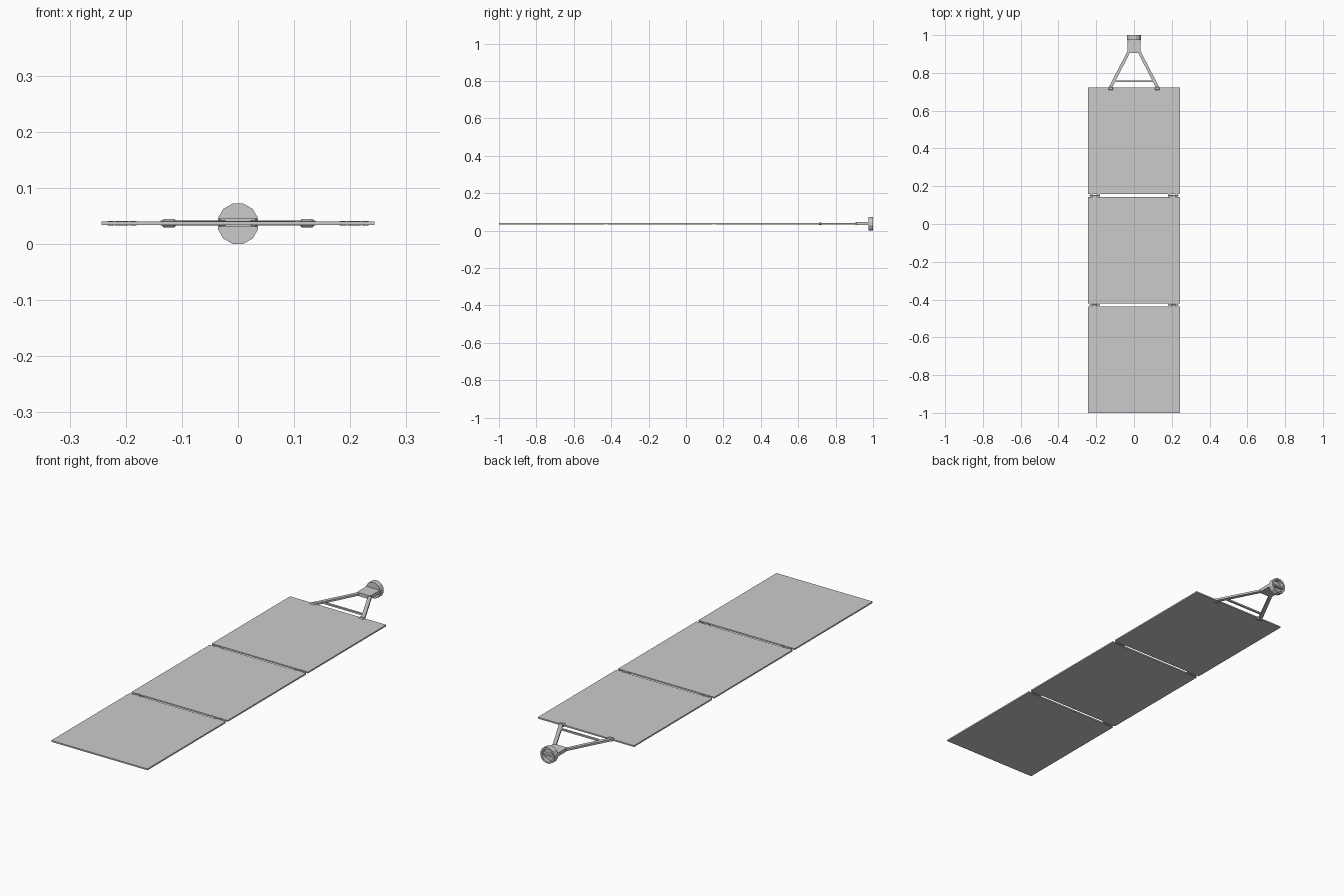
import bpy, bmesh, math
from mathutils import Vector

if "Cube" in bpy.data.objects:
    bpy.data.objects.remove(bpy.data.objects["Cube"])

Z = 0.037  # mid height of the panel plane


def make(name, bm):
    bmesh.ops.recalc_face_normals(bm, faces=bm.faces)
    me = bpy.data.meshes.new(name)
    bm.to_mesh(me)
    bm.free()
    ob = bpy.data.objects.new(name, me)
    bpy.context.collection.objects.link(ob)
    return ob


def box(name, x0, x1, y0, y1, z0, z1):
    bm = bmesh.new()
    bmesh.ops.create_cube(bm, size=1)
    for v in bm.verts:
        v.co = ((x0 + x1) / 2 + v.co.x * (x1 - x0),
                (y0 + y1) / 2 + v.co.y * (y1 - y0),
                (z0 + z1) / 2 + v.co.z * (z1 - z0))
    return make(name, bm)


def prism(name, pts, z0, z1):
    """Extrude a plan outline (x, y) between two heights."""
    bm = bmesh.new()
    f = bm.faces.new([bm.verts.new((x, y, z0)) for x, y in pts])
    r = bmesh.ops.extrude_face_region(bm, geom=[f])
    for v in r["geom"]:
        if isinstance(v, bmesh.types.BMVert):
            v.co.z = z1
    return make(name, bm)


def lathe_y(name, profile, sides):
    """Revolve (radius, y) points about the y axis, closing both ends."""
    bm = bmesh.new()
    rings = []
    for r, y in profile:
        rings.append([bm.verts.new((r * math.cos(a), y, 0.036 + r * math.sin(a)))
                      for a in (math.tau * (i + 0.5) / sides for i in range(sides))])
    for a, b in zip(rings, rings[1:]):
        for i in range(sides):
            j = (i + 1) % sides
            bm.faces.new((a[i], a[j], b[j], b[i]))
    bm.faces.new(rings[0])
    bm.faces.new(rings[-1])
    return make(name, bm)


def pin_x(name, x0, x1, y, r, sides=8):
    """Cylinder along x."""
    bm = bmesh.new()
    bmesh.ops.create_cone(bm, cap_ends=True, segments=sides, radius1=r, radius2=r, depth=x1 - x0)
    for v in bm.verts:
        c = v.co.copy()
        v.co = Vector(((x0 + x1) / 2 + c.z, y + c.x, Z + c.y))
    return make(name, bm)


# Three solar panels
LEN, GAP = 0.564, 0.015
for i in range(3):
    top = 0.722 - i * (LEN + GAP)
    box(f"panel_{i + 1}", -0.243, 0.243, top - LEN, top, 0.0338, 0.0402)
    # Hinges bridging the gap below this panel
    if i < 2:
        yc = top - LEN - GAP / 2
        for s in (-1, 1):
            for k, (a, b, side) in enumerate(((0.181, 0.193, 1), (0.195, 0.219, -1), (0.221, 0.233, 1))):
                x0, x1 = sorted((s * a, s * b))
                pin_x("hinge_knuckle", x0, x1, yc, 0.004)
                ya, yb = sorted((yc, yc + side * 0.009))
                box("hinge_leaf", x0, x1, ya, yb, 0.035, 0.039)
            x0, x1 = sorted((s * 0.18, s * 0.235))
            pin_x("hinge_pin", x0, x1, yc, 0.002, 6)

# Yoke arms and clamps, mirrored
for s in (-1, 1):
    prism("yoke_arm", [(s * 0.019, 0.912), (s * 0.036, 0.912), (s * 0.138, 0.716), (s * 0.119, 0.716)],
          0.0325, 0.0415)
    foot = box("yoke_clamp", s * 0.123 - 0.013, s * 0.123 + 0.013, 0.709, 0.727, 0.029, 0.0445)
    bev = foot.modifiers.new("chamfer", "BEVEL")
    bev.width, bev.segments = 0.004, 1
    box("crossbar_end", s * 0.106 - 0.006, s * 0.106 + 0.006, 0.749, 0.764, 0.0325, 0.0415)

# Crossbar between the arms
box("yoke_crossbar", -0.108, 0.108, 0.752, 0.761, 0.0335, 0.0405)

# Neck plate joining the yoke to the mounting ring
prism("neck", [(-0.030, 0.905), (0.030, 0.905), (0.034, 0.915), (0.034, 0.977),
               (-0.034, 0.977), (-0.034, 0.915)], 0.030, 0.0455)

# Mounting ring with a recessed rear face and a bar across it
lathe_y("mounting_ring", [(0.0372, 0.975), (0.0372, 1.0), (0.029, 1.0), (0.029, 0.982)], 12)
box("ring_bar", -0.0285, 0.0285, 0.980, 0.995, 0.032, 0.040)
